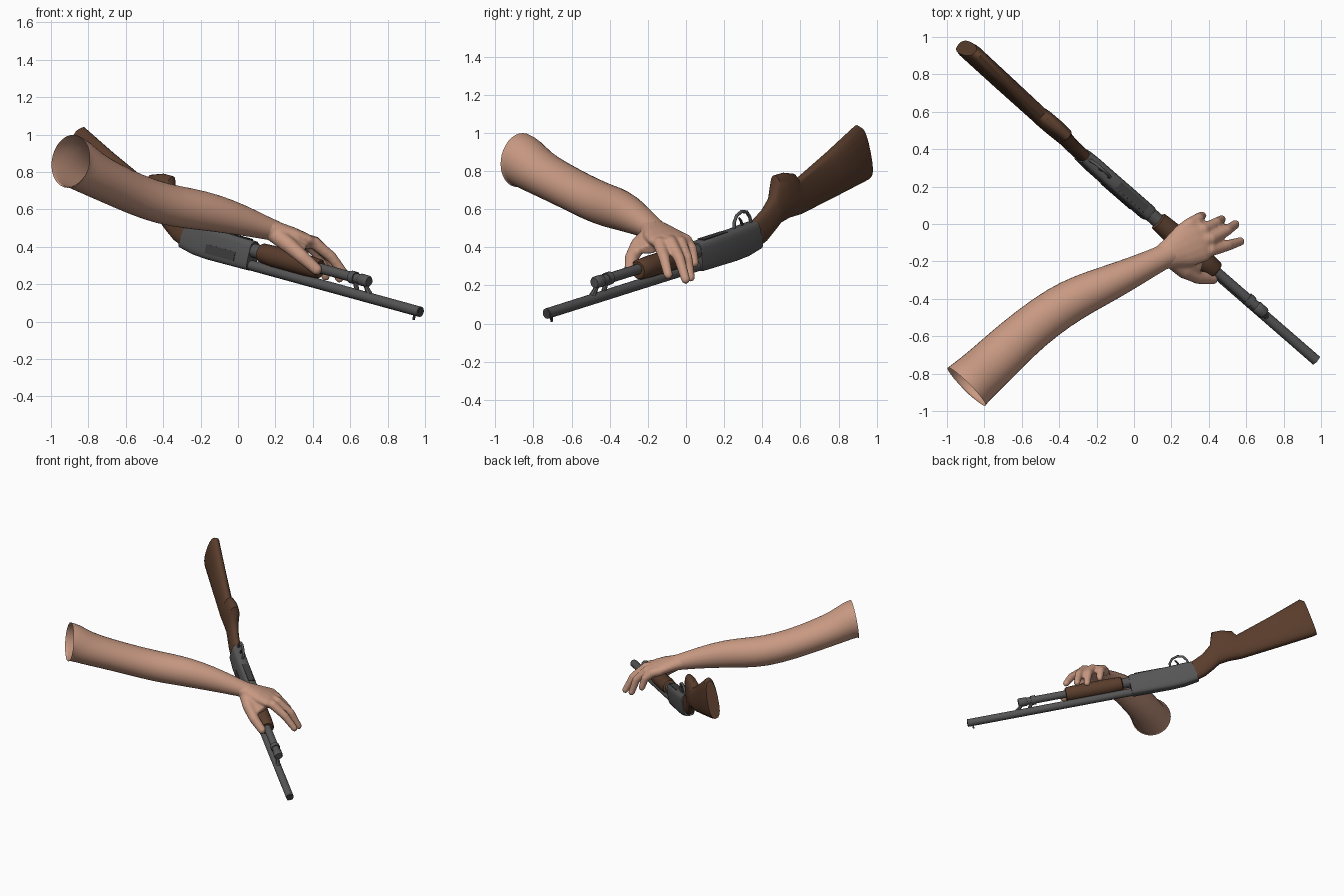
import bpy, bmesh, math
from mathutils import Vector, Matrix

if "Cube" in bpy.data.objects:
    bpy.data.objects.remove(bpy.data.objects["Cube"], do_unlink=True)


def material(name, color):
    m = bpy.data.materials.new(name)
    m.use_nodes = True
    m.diffuse_color = (*color, 1)
    bsdf = m.node_tree.nodes["Principled BSDF"]
    bsdf.inputs["Base Color"].default_value = (*color, 1)
    bsdf.inputs["Roughness"].default_value = 0.7
    return m


SKIN = material("skin", (0.58, 0.32, 0.225))
WOOD = material("walnut wood", (0.1, 0.046, 0.025))
STEEL = material("gunmetal", (0.092, 0.092, 0.092))
DARK = material("dark steel", (0.05, 0.05, 0.05))

# Gun frame: local x runs from muzzle to butt, local z is the belly side
U = Vector((-0.7386, 0.6426, 0.2031)).normalized()
W = Vector((0.216, -0.058, 0.975))
W = (W - U * W.dot(U)).normalized()
V = W.cross(U)
GUN = Matrix((U, V, W)).transposed().to_4x4()
GUN.translation = (0.975, -0.73, 0.052)


def skin_rings(bm, rings, caps=True):
    """Bridge successive rings of points into a tube."""
    loops = [[bm.verts.new(p) for p in ring] for ring in rings]
    n = len(loops[0])
    for a, b in zip(loops, loops[1:]):
        for i in range(n):
            j = (i + 1) % n
            bm.faces.new((a[i], a[j], b[j], b[i]))
    if caps:
        bm.faces.new(loops[0][::-1])
        bm.faces.new(loops[-1])


def tube_rings(path, ref, n=16):
    """Elliptical rings across a path of (point, radius, radius along ref)."""
    pts = [Vector(p[0]) for p in path]
    rings = []
    for i, (_, ra, rb) in enumerate(path):
        t = (pts[min(i + 1, len(pts) - 1)] - pts[max(i - 1, 0)]).normalized()
        side = t.cross(ref).normalized()
        up = side.cross(t)
        angles = [2 * math.pi * k / n for k in range(n)]
        rings.append([pts[i] + side * ra * math.cos(a) + up * rb * math.sin(a)
                      for a in angles])
    return rings


def finish(name, bm, mat, matrix=None, angle=40):
    bmesh.ops.recalc_face_normals(bm, faces=bm.faces)
    me = bpy.data.meshes.new(name)
    bm.to_mesh(me)
    bm.free()
    me.materials.append(mat)
    ob = bpy.data.objects.new(name, me)
    bpy.context.collection.objects.link(ob)
    if matrix:
        ob.matrix_world = matrix
    bpy.ops.object.select_all(action="DESELECT")
    ob.select_set(True)
    bpy.context.view_layer.objects.active = ob
    bpy.ops.object.shade_smooth_by_angle(angle=math.radians(angle))
    return ob


def gun_tube(name, path, mat, n=16):
    """Tube in the gun frame from (x, z, radius) points."""
    bm = bmesh.new()
    pts = [((x, 0, z), r, r) for x, z, r in path]
    skin_rings(bm, tube_rings(pts, Vector((0, 1, 0)), n))
    return finish(name, bm, mat, GUN)


def gun_loft(name, stations, mat, power, taper=0.0):
    """Rounded sections between a comb point and a belly point, with half width."""
    bm = bmesh.new()
    rings = []
    for x0, z0, x1, z1, hw in stations:
        ring = []
        for k in range(20):
            a = 2 * math.pi * k / 20
            c, s = math.cos(a), math.sin(a)
            f = 0.5 + 0.5 * math.copysign(abs(s) ** power, s)
            y = math.copysign(abs(c) ** power, c) * hw * (1 - taper * f)
            ring.append((x0 + (x1 - x0) * f, y, z0 + (z1 - z0) * f))
        rings.append(ring)
    skin_rings(bm, rings)
    return finish(name, bm, mat, GUN)


def gun_box(name, center, size, mat):
    bm = bmesh.new()
    bmesh.ops.create_cube(bm, size=1)
    bmesh.ops.scale(bm, vec=size, verts=bm.verts)
    bmesh.ops.translate(bm, vec=center, verts=bm.verts)
    return finish(name, bm, mat, GUN)


# Barrel and magazine tube
gun_tube("barrel", [(0, 0, 0.028), (1.26, 0, 0.028)], STEEL)
gun_tube("muzzle_bore", [(-0.002, 0, 0.021), (0.01, 0, 0.021)], DARK)
gun_box("front_sight", (0.035, 0, -0.038), (0.012, 0.008, 0.026), DARK)
gun_tube("magazine_tube", [(0.42, 0.083, 0.027), (1.26, 0.083, 0.027)], STEEL)
gun_tube("magazine_cap", [(0.395, 0.083, 0.026), (0.403, 0.083, 0.032),
                          (0.455, 0.083, 0.032), (0.46, 0.083, 0.028)], STEEL)
gun_tube("magazine_band", [(0.49, 0.083, 0.034), (0.525, 0.083, 0.034)], STEEL)
gun_tube("front_bracket", [(0.42, 0.075, 0.015), (0.4, 0.045, 0.013), (0.365, 0.01, 0.019)], STEEL, 8)
gun_tube("rear_bracket", [(0.485, 0.07, 0.015), (0.48, 0.045, 0.013), (0.465, 0.025, 0.012)], STEEL, 8)

# Sliding fore-end
gun_tube("fore_end", [(0.75, 0.078, 0.045), (0.76, 0.078, 0.053), (0.84, 0.078, 0.057),
                      (1.08, 0.078, 0.057), (1.165, 0.08, 0.052), (1.172, 0.08, 0.042)], WOOD, 20)
gun_tube("fore_end_collar", [(1.16, 0.08, 0.038), (1.23, 0.08, 0.038)], STEEL)

# Receiver with ports and trigger group
gun_loft("receiver", [(1.225, -0.026, 1.225, 0.125, 0.04), (1.24, -0.03, 1.24, 0.132, 0.043),
                      (1.52, -0.032, 1.52, 0.138, 0.043), (1.62, -0.027, 1.64, 0.144, 0.043),
                      (1.725, -0.008, 1.70, 0.144, 0.04)], STEEL, 0.5)
gun_box("ejection_port", (1.42, 0.041, 0.025), (0.21, 0.008, 0.05), DARK)
gun_box("loading_port", (1.37, 0, 0.133), (0.2, 0.045, 0.008), DARK)
gun_tube("trigger_guard", [(x, z, 0.009) for x, z in (
    (1.54, 0.13), (1.545, 0.17), (1.568, 0.201), (1.61, 0.214),
    (1.65, 0.203), (1.672, 0.17), (1.68, 0.13))], STEEL, 10)
gun_tube("trigger", [(1.61, 0.13, 0.009), (1.60, 0.165, 0.007), (1.585, 0.185, 0.005)], DARK, 8)

# Pistol-grip stock
gun_loft("stock", [(1.69, -0.008, 1.68, 0.138, 0.038), (1.78, 0.02, 1.79, 0.19, 0.04),
                   (1.85, 0.06, 1.86, 0.25, 0.042), (1.90, 0.092, 1.892, 0.35, 0.049),
                   (1.97, 0.104, 1.96, 0.35, 0.053), (2.035, 0.104, 2.04, 0.328, 0.053),
                   (2.065, 0.104, 2.065, 0.29, 0.05), (2.35, 0.138, 2.34, 0.387, 0.052),
                   (2.62, 0.172, 2.575, 0.478, 0.052), (2.645, 0.18, 2.605, 0.458, 0.046)],
         WOOD, 0.8, 0.2)

# Bare arm, open at the upper end
UP = Vector((0, 0, 1))
arm = [((-0.895, -0.87, 0.857), 0.147, 0.147), ((-0.875, -0.85, 0.853), 0.142, 0.14),
       ((-0.80, -0.785, 0.80), 0.136, 0.122),
       ((-0.69, -0.68, 0.745), 0.131, 0.114), ((-0.55, -0.555, 0.68), 0.123, 0.112),
       ((-0.40, -0.445, 0.628), 0.12, 0.114), ((-0.27, -0.375, 0.607), 0.112, 0.112),
       ((-0.13, -0.315, 0.583), 0.098, 0.104), ((0.02, -0.245, 0.543), 0.08, 0.084),
       ((0.15, -0.18, 0.50), 0.066, 0.062), ((0.20, -0.155, 0.485), 0.066, 0.056)]
bm = bmesh.new()
skin_rings(bm, tube_rings(arm, UP), caps=False)
ob = finish("arm", bm, SKIN, angle=80)
ob.modifiers.new("smooth", "SUBSURF").levels = 1

# Hand: palm, thumb web, four fingers and thumb fused into one surface
bm = bmesh.new()
palm = [((0.12, -0.195, 0.507), 0.06, 0.054), ((0.19, -0.16, 0.488), 0.08, 0.053),
        ((0.27, -0.12, 0.46), 0.115, 0.05), ((0.34, -0.085, 0.435), 0.126, 0.043),
        ((0.385, -0.068, 0.417), 0.108, 0.032)]
skin_rings(bm, tube_rings(palm, UP))
web = [((0.18, -0.18, 0.475), 0.05, 0.045), ((0.28, -0.2, 0.425), 0.065, 0.035),
       ((0.36, -0.2, 0.385), 0.05, 0.024)]
skin_rings(bm, tube_rings(web, UP))
digits = [
    [(0.33, -0.14, 0.43), (0.41, -0.14, 0.42), (0.50, -0.115, 0.345), (0.573, -0.092, 0.25)],
    [(0.33, -0.09, 0.44), (0.41, -0.08, 0.425), (0.495, -0.035, 0.34), (0.545, 0.0, 0.225)],
    [(0.29, -0.06, 0.44), (0.37, -0.03, 0.425), (0.44, 0.005, 0.345), (0.47, 0.025, 0.235)],
    [(0.25, -0.04, 0.45), (0.30, 0.0, 0.435), (0.345, 0.03, 0.39), (0.365, 0.045, 0.31)],
    [(0.20, -0.19, 0.465), (0.27, -0.25, 0.41), (0.345, -0.285, 0.345), (0.43, -0.295, 0.27)],
]
for d in digits:
    pts = [Vector(p) for p in d]
    scale = 1.25 if d is digits[-1] else 1.0
    end = (pts[-1] - pts[-2]).normalized()
    path = [(p, r * scale, r * scale) for p, r in zip(pts, (0.038, 0.035, 0.03, 0.024))]
    path.append((pts[-1] + end * 0.015, 0.013, 0.013))
    skin_rings(bm, tube_rings(path, UP, 12))
ob = finish("hand", bm, SKIN, angle=80)
fuse = ob.modifiers.new("fuse", "REMESH")
fuse.mode = "VOXEL"
fuse.voxel_size = 0.009
fuse.use_smooth_shade = True
soften = ob.modifiers.new("soften", "SMOOTH")
soften.factor = 0.5
soften.iterations = 6
